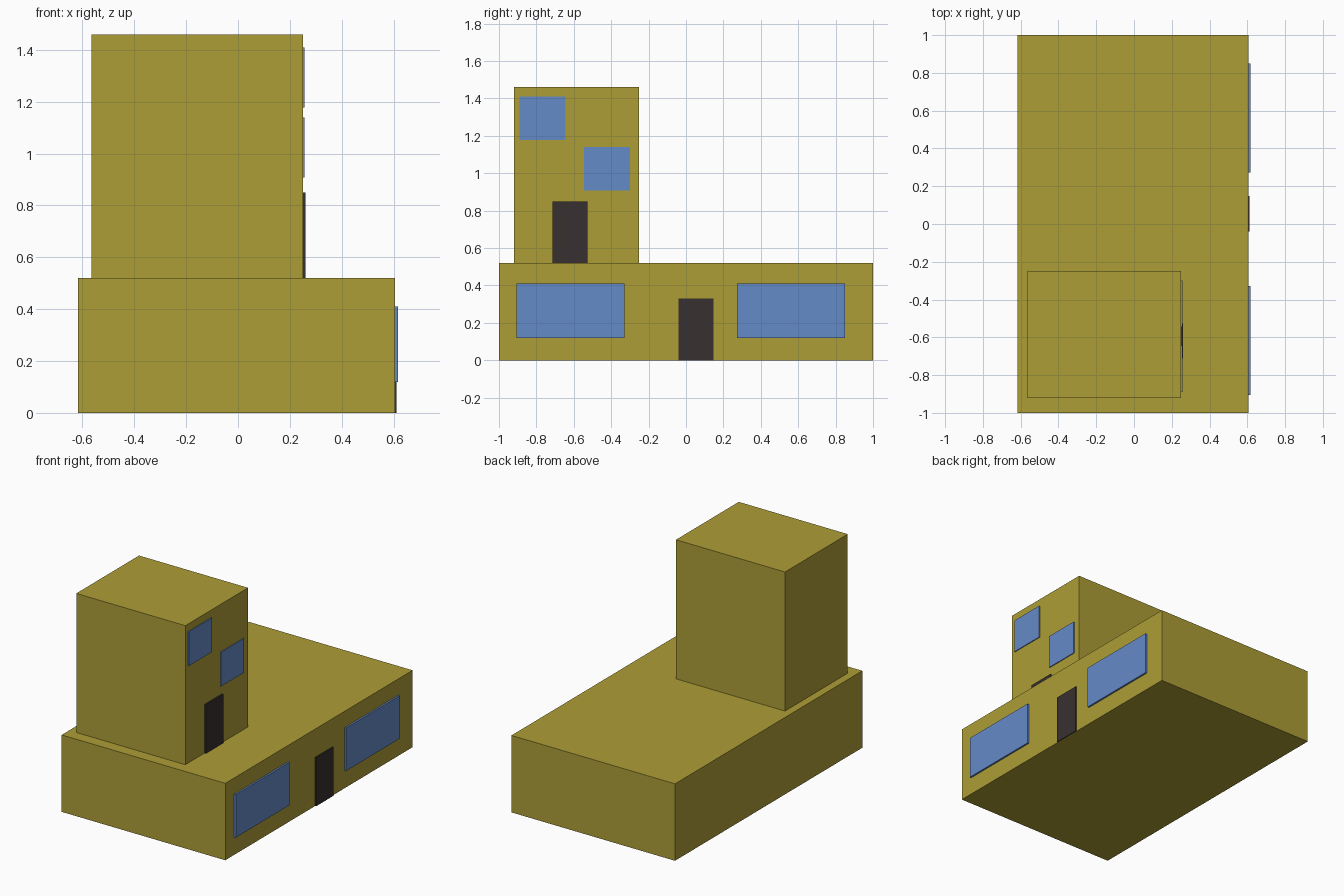
import bpy

if "Cube" in bpy.data.objects:
    bpy.data.objects.remove(bpy.data.objects["Cube"])


def material(name, rgb):
    m = bpy.data.materials.new(name)
    m.diffuse_color = (*rgb, 1.0)
    m.use_nodes = True
    m.node_tree.nodes["Principled BSDF"].inputs["Base Color"].default_value = m.diffuse_color
    return m


WALL = material("ochre_wall", (0.42, 0.34, 0.037))
GLASS = material("blue_glass", (0.13, 0.26, 0.58))
DOOR = material("dark_door", (0.04, 0.03, 0.03))


def box(name, x, y, z, mat):
    """Closed box spanning the (min, max) ranges on each axis."""
    spans = (x, y, z)
    bpy.ops.mesh.primitive_cube_add(size=1, location=[(a + b) / 2 for a, b in spans])
    ob = bpy.context.object
    ob.name = name
    ob.scale = [b - a for a, b in spans]
    bpy.ops.object.transform_apply(location=False, rotation=False, scale=True)
    ob.data.materials.append(mat)
    return ob


# Building volumes
BASE_X, TOWER_X, FLOOR = 0.605, 0.25, 0.52
box("ground_floor", (-0.618, BASE_X), (-1, 1), (0, FLOOR), WALL)
box("tower", (-0.565, TOWER_X), (-0.92, -0.25), (FLOOR, 1.46), WALL)

# Ground floor windows and door
for side, y in (("near", -0.905), ("far", 0.273)):
    box(f"ground_window_{side}", (BASE_X, 0.617), (y, y + 0.576), (0.12, 0.41), GLASS)
box("ground_door", (BASE_X, 0.612), (-0.04, 0.147), (0, 0.33), DOOR)

# Tower windows and rooftop door
for level, y, z in (("upper", -0.89, 1.178), ("lower", -0.546, 0.908)):
    box(f"tower_window_{level}", (TOWER_X, 0.256), (y, y + 0.247), (z, z + 0.231), GLASS)
box("tower_door", (TOWER_X, 0.26), (-0.713, -0.527), (FLOOR, 0.85), DOOR)
